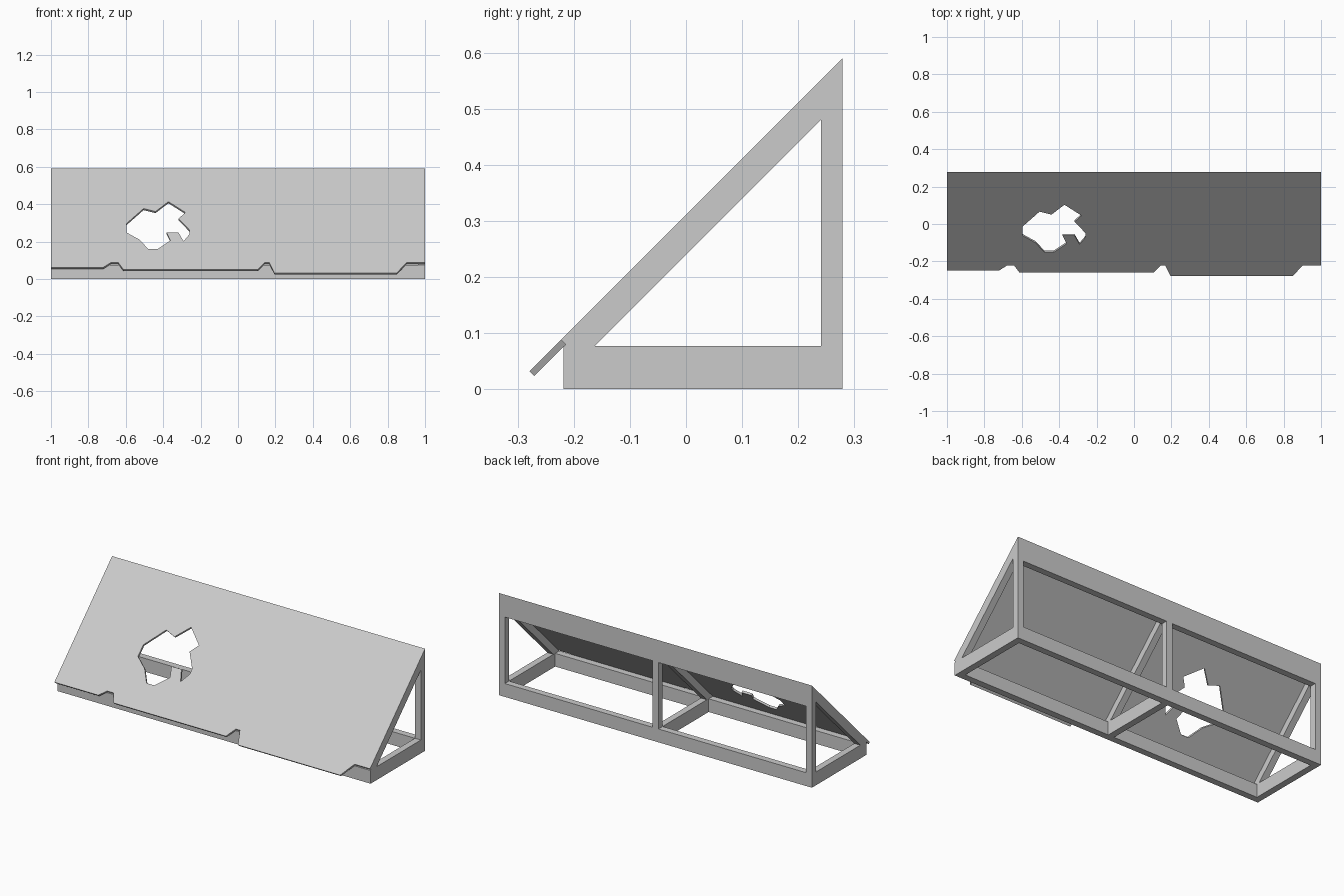
import bpy, bmesh
from mathutils import Vector

if "Cube" in bpy.data.objects:
    bpy.data.objects.remove(bpy.data.objects["Cube"])

W = 0.038            # timber thickness
BACK = 0.279         # y of the rear face
TOP = 0.311          # sheet top surface is z = y + TOP
UNDER = 0.294        # sheet underside is z = y + UNDER


def extruded(name, loops, shift):
    """Fill outline loops (outer first, then holes) and thicken; shift(co) gives the offset."""
    bm = bmesh.new()
    edges = []
    for loop in loops:
        vs = [bm.verts.new(p) for p in loop]
        edges += [bm.edges.new((vs[i - 1], vs[i])) for i in range(len(vs))]
    bmesh.ops.triangle_fill(bm, edges=edges, use_beauty=True)
    ext = bmesh.ops.extrude_face_region(bm, geom=bm.faces[:], use_keep_orig=True)
    for v in [g for g in ext["geom"] if isinstance(g, bmesh.types.BMVert)]:
        v.co += shift(v.co)
    bmesh.ops.recalc_face_normals(bm, faces=bm.faces[:])
    me = bpy.data.meshes.new(name)
    bm.to_mesh(me)
    bm.free()
    ob = bpy.data.objects.new(name, me)
    bpy.context.collection.objects.link(ob)
    return ob


def along_x(name, loops, x0, x1):
    """Extrude (y, z) profiles from x0 to x1."""
    return extruded(name, [[(x0, y, z) for y, z in lp] for lp in loops],
                    lambda co: Vector((x1 - x0, 0, 0)))


# Triangular frames: two ends and the middle
outer = [(-0.218, 0), (BACK, 0), (BACK, BACK + UNDER), (-0.218, -0.218 + UNDER)]
inner = [(-0.163, 0.077), (BACK - W, 0.077), (BACK - W, 0.481)]
for label, x in (("left", -1 + W / 2), ("middle", 0), ("right", 1 - W / 2)):
    along_x(label + "_frame", [outer, inner], x - W / 2, x + W / 2)

# Long beams joining the frames, one set per bay
beams = {
    "front_sill": [(-0.218, 0), (-0.218 + W, 0), (-0.218 + W, 0.076), (-0.218, 0.076)],
    "back_sill": [(BACK - W, 0), (BACK, 0), (BACK, 0.077), (BACK - W, 0.077)],
    "ridge_beam": [(BACK - W, 0.461), (BACK, 0.461),
                   (BACK, BACK + UNDER), (BACK - W, BACK - W + UNDER)],
}
for label, a, b in (("left", -1 + W, -W / 2), ("right", W / 2, 1 - W)):
    for name, profile in beams.items():
        along_x(label + "_" + name, [profile], a, b)

# Sloping roof sheet with ragged lower edge and a broken hole, as (x, z) on its top surface
edge = [(-1, 0.063), (-0.72, 0.063), (-0.68, 0.088), (-0.64, 0.088), (-0.612, 0.051),
        (0.104, 0.051), (0.142, 0.088), (0.168, 0.088), (0.195, 0.032),
        (0.848, 0.032), (0.901, 0.088), (1, 0.088),
        (1, BACK + TOP), (-1, BACK + TOP)]
hole = [(-0.596, 0.297), (-0.505, 0.377), (-0.441, 0.361), (-0.372, 0.414),
        (-0.281, 0.356), (-0.318, 0.323), (-0.259, 0.262), (-0.259, 0.24),
        (-0.291, 0.202), (-0.318, 0.249), (-0.382, 0.249), (-0.361, 0.206),
        (-0.43, 0.16), (-0.479, 0.16), (-0.527, 0.211), (-0.596, 0.249)]
t = (TOP - UNDER) / 2


def sheet_shift(co):
    # square to the slope, but plumb along the rear edge
    return Vector((0, 0, -2 * t)) if co.y > BACK - 1e-4 else Vector((0, t, -t))


extruded("roof_sheet", [[(x, z - TOP, z) for x, z in lp] for lp in (edge, hole)], sheet_shift)
